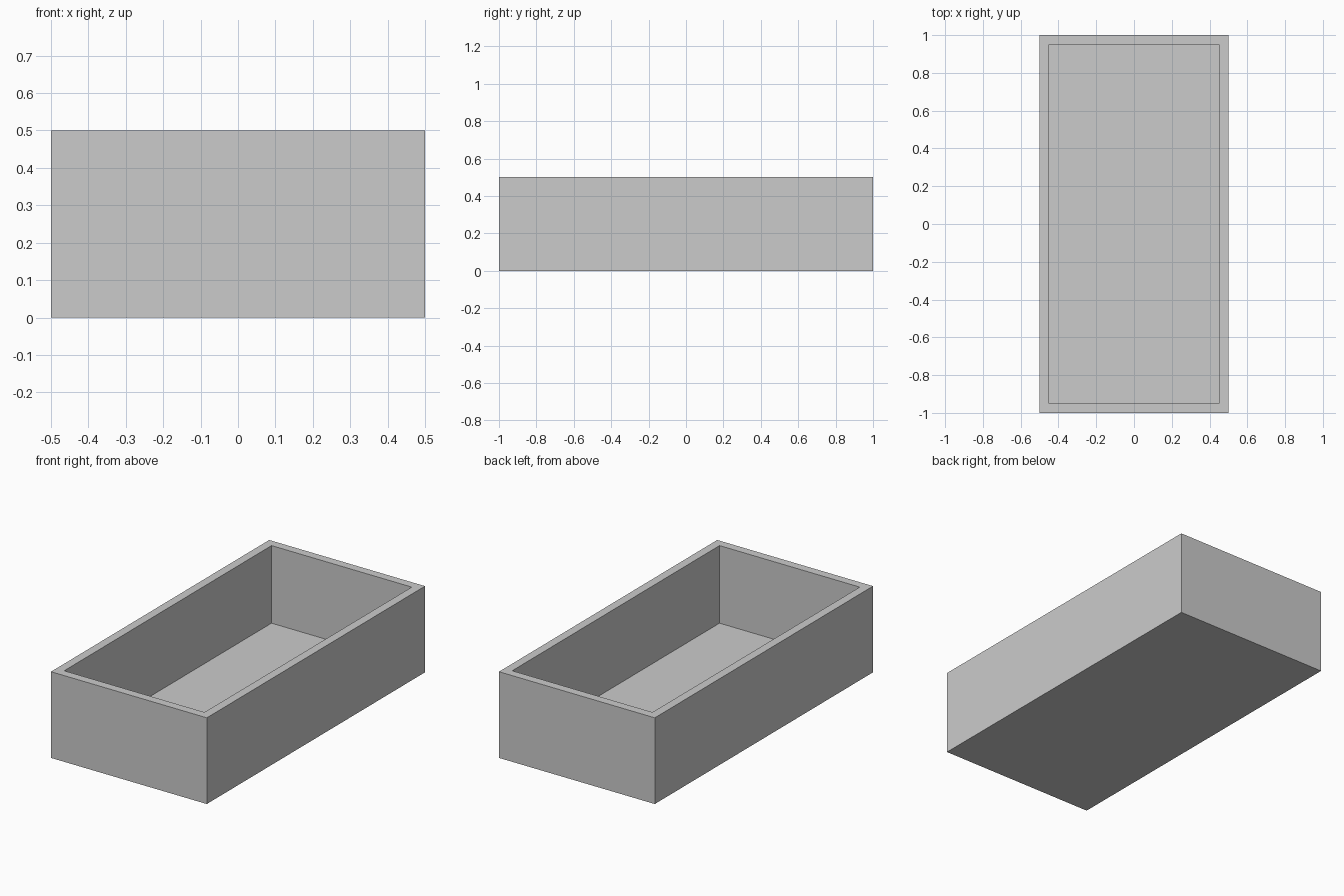
import bpy
import bmesh
from mathutils import Matrix, Vector

if "Cube" in bpy.data.objects:
    bpy.data.objects.remove(bpy.data.objects["Cube"])

WIDTH, LENGTH, HEIGHT = 1.0, 2.0, 0.5
WALL = 0.05

bm = bmesh.new()

# Solid outer block standing on z = 0
bmesh.ops.create_cube(
    bm, size=1.0,
    matrix=Matrix.Translation((0, 0, HEIGHT / 2)) @ Matrix.Diagonal((WIDTH, LENGTH, HEIGHT, 1)))

# Rim: inset the top face by the wall thickness
bm.normal_update()
top = max(bm.faces, key=lambda f: f.calc_center_median().z)
bmesh.ops.inset_region(bm, faces=[top], thickness=WALL, use_even_offset=True)

# Cavity: push the inner face down to the floor
result = bmesh.ops.extrude_discrete_faces(bm, faces=[top])
floor = result["faces"][0]
bmesh.ops.translate(bm, verts=floor.verts, vec=Vector((0, 0, WALL - HEIGHT)))
bmesh.ops.recalc_face_normals(bm, faces=bm.faces)

mesh = bpy.data.meshes.new("open_box")
bm.to_mesh(mesh)
bm.free()
bpy.context.collection.objects.link(bpy.data.objects.new("open_box", mesh))
